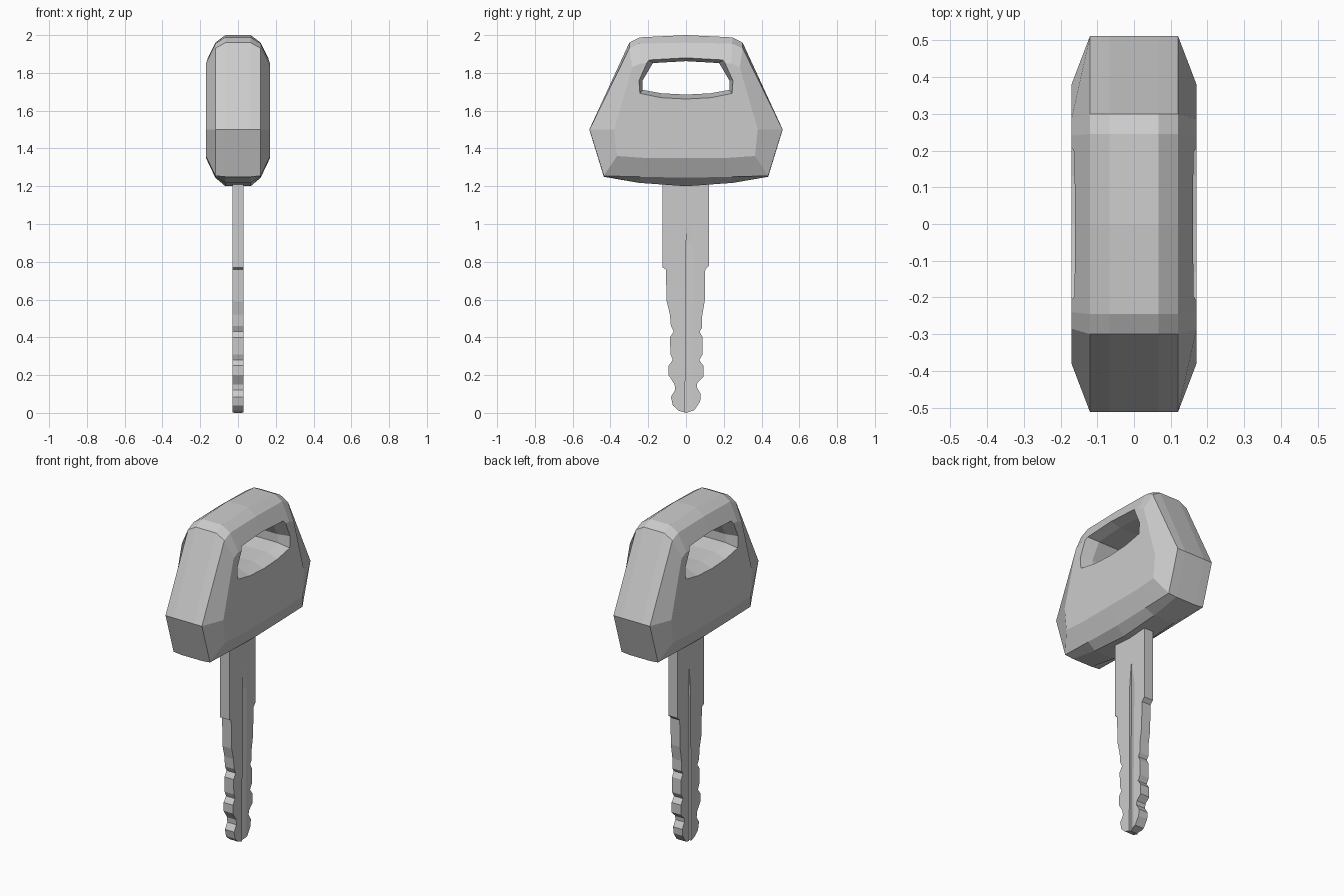
import bpy, bmesh

if "Cube" in bpy.data.objects:
    bpy.data.objects.remove(bpy.data.objects["Cube"])


def loft(name, sections, hidden=False):
    """Skin a list of closed (x, y, z) loops and cap both ends."""
    bm = bmesh.new()
    rings = [[bm.verts.new(p) for p in s] for s in sections]
    n = len(rings[0])
    for a, b in zip(rings, rings[1:]):
        for i in range(n):
            j = (i + 1) % n
            bm.faces.new((a[i], a[j], b[j], b[i]))
    bm.faces.new(rings[0])
    bm.faces.new(rings[-1])
    bmesh.ops.recalc_face_normals(bm, faces=bm.faces)
    me = bpy.data.meshes.new(name)
    bm.to_mesh(me)
    bm.free()
    ob = bpy.data.objects.new(name, me)
    bpy.context.collection.objects.link(ob)
    ob.hide_render = hidden
    ob.hide_viewport = hidden
    return ob


def at(x, pts):
    return [(x, y, z) for y, z in pts]


def sym(half):
    """Mirror a half outline (first and last points on y = 0)."""
    return half + [(-y, z) for y, z in half[-2:0:-1]]


def cut(ob, cutter):
    m = ob.modifiers.new("cut", 'BOOLEAN')
    m.operation = 'DIFFERENCE'
    m.solver = 'EXACT'
    m.object = cutter


# Head: chamfered shell, half outlines from top to bottom
face = sym([(0, 1.86), (0.24, 1.85), (0.285, 1.83), (0.38, 1.5),
            (0.365, 1.36), (0.22, 1.35), (0, 1.35)])
edge = sym([(0, 1.96), (0.245, 1.955), (0.30, 1.93), (0.511, 1.5),
            (0.435, 1.255), (0.24, 1.25), (0, 1.245)])
rim = sym([(0, 2.0), (0.245, 1.988), (0.30, 1.96), (0.512, 1.5),
           (0.435, 1.25), (0.25, 1.218), (0, 1.2)])
layers = [(0.17, face), (0.12, edge), (0.067, rim)]
head = loft("key_head", [at(-x, o) for x, o in layers]
            + [at(x, o) for x, o in reversed(layers)])

# Hanging hole through the head, flared towards both faces
hole_in = sym([(0, 1.862), (0.175, 1.852), (0.23, 1.76), (0.23, 1.71), (0.13, 1.692), (0, 1.685)])
hole_out = sym([(0, 1.884), (0.20, 1.872), (0.25, 1.76), (0.245, 1.69), (0.13, 1.667), (0, 1.66)])
cut(head, loft("hole_cutter", [at(-0.175, hole_out), at(-0.10, hole_in),
                               at(0.10, hole_in), at(0.175, hole_out)], True))

# Blade: notched flat profile
right = [(0.123, 1.3), (0.123, 0.78), (0.102, 0.76), (0.10, 0.6), (0.085, 0.51),
         (0.085, 0.45), (0.072, 0.43), (0.088, 0.40), (0.088, 0.31), (0.07, 0.28),
         (0.092, 0.25), (0.092, 0.19), (0.06, 0.16), (0.057, 0.135), (0.078, 0.10),
         (0.075, 0.06), (0.045, 0.015)]
left = [(0, 0), (-0.04, 0.012), (-0.07, 0.04), (-0.08, 0.085), (-0.058, 0.12),
        (-0.06, 0.15), (-0.092, 0.20), (-0.092, 0.25), (-0.07, 0.28), (-0.082, 0.31),
        (-0.085, 0.40), (-0.065, 0.43), (-0.08, 0.46), (-0.085, 0.52), (-0.102, 0.59),
        (-0.107, 0.76), (-0.125, 0.77), (-0.125, 1.3)]
blade = loft("key_blade", [at(-0.03, right + left), at(0.03, right + left)])

# Shallow wedge groove along both sides of the blade
for s, side in ((1, "right"), (-1, "left")):
    secs = []
    for z, y0, y1, depth in ((-0.02, -0.005, 0.03, 0.012), (0.9, 0.0, 0.04, 0.012),
                             (1.03, 0.012, 0.02, 0.003)):
        secs.append([(s * (0.03 - depth), y0, z), (s * 0.0302, y1, z),
                     (s * 0.05, y1, z), (s * 0.05, y0, z)])
    cut(blade, loft("groove_cutter_" + side, secs, True))
